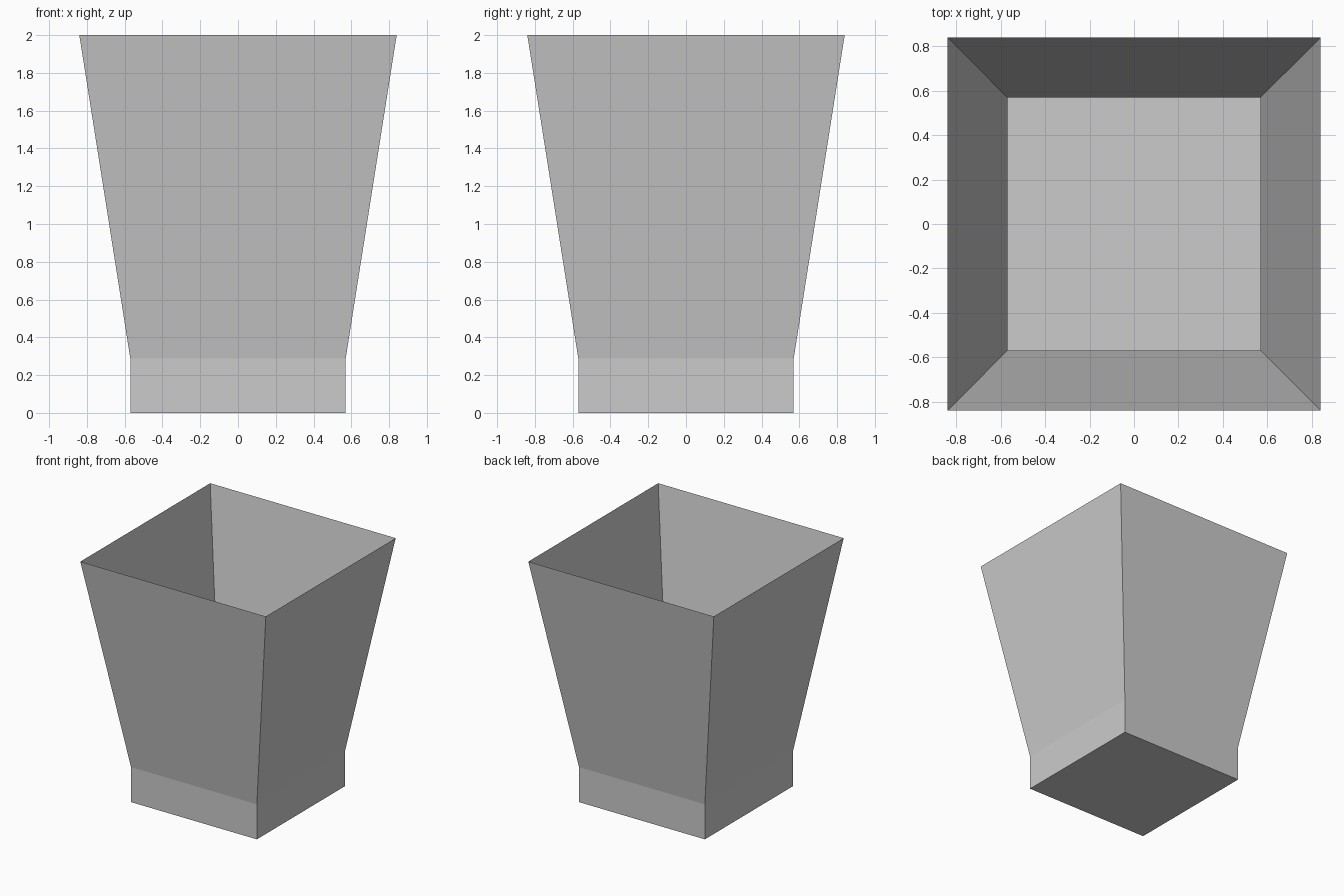
import bpy, bmesh

if "Cube" in bpy.data.objects:
    bpy.data.objects.remove(bpy.data.objects["Cube"])

# Half-width and height of each square ring, bottom to top
PROFILE = [(0.57, 0.0), (0.57, 0.287), (0.84, 2.0)]


def square_ring(bm, half, z):
    return [bm.verts.new((sx * half, sy * half, z))
            for sx, sy in ((-1, -1), (1, -1), (1, 1), (-1, 1))]


# Open, thin-walled bin: straight foot, flared walls, closed floor
bm = bmesh.new()
rings = [square_ring(bm, half, z) for half, z in PROFILE]
bm.faces.new(rings[0][::-1])
for low, high in zip(rings, rings[1:]):
    for i in range(4):
        j = (i + 1) % 4
        bm.faces.new((low[i], low[j], high[j], high[i]))

mesh = bpy.data.meshes.new("square_bin")
bm.to_mesh(mesh)
bm.free()
bin_object = bpy.data.objects.new("square_bin", mesh)
bpy.context.collection.objects.link(bin_object)
